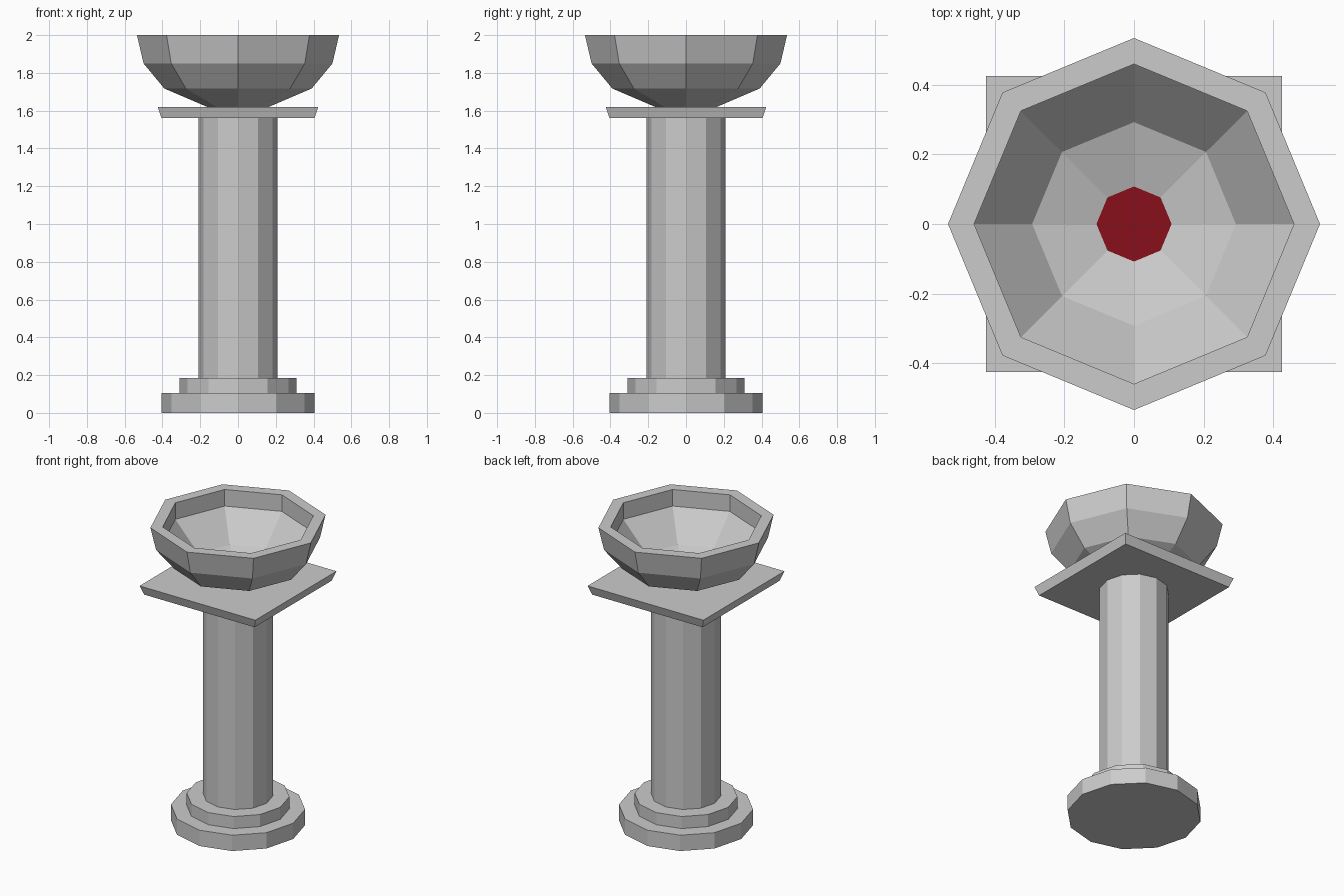
import bpy, bmesh
from math import cos, sin, pi

if "Cube" in bpy.data.objects:
    bpy.data.objects.remove(bpy.data.objects["Cube"])


def lathe(name, sides, profile, turn=0.0):
    """Revolve (radius, z) points into a faceted solid capped at both ends."""
    bm = bmesh.new()
    rings = [[bm.verts.new((r * cos(turn + 2 * pi * i / sides),
                            r * sin(turn + 2 * pi * i / sides), z))
              for i in range(sides)] for r, z in profile]
    for low, high in zip(rings, rings[1:]):
        for i in range(sides):
            j = (i + 1) % sides
            bm.faces.new((low[i], low[j], high[j], high[i]))
    if len(profile) > 1:
        bm.faces.new(rings[0][::-1])
    bm.faces.new(rings[-1])
    mesh = bpy.data.meshes.new(name)
    bm.to_mesh(mesh)
    bm.free()
    obj = bpy.data.objects.new(name, mesh)
    bpy.context.collection.objects.link(obj)
    return obj


# Stepped foot and column
lathe("base_plinth", 12, [(0.405, 0), (0.405, 0.105)])
lathe("base_step", 12, [(0.31, 0.105), (0.31, 0.185)])
lathe("column", 12, [(0.21, 0.185), (0.21, 1.56)])

# Square capital slab, flaring upwards
root2 = 2 ** 0.5
lathe("capital_slab", 4, [(0.405 * root2, 1.56), (0.425 * root2, 1.62)], pi / 4)

# Hollow octagonal bowl: outside up to the rim, then down inside
lathe("bowl", 8, [(0.14, 1.61), (0.39, 1.717), (0.50, 1.85), (0.535, 2.0),
                  (0.46, 2.0), (0.46, 1.89), (0.293, 1.71), (0.107, 1.65)])

# Red pool in the bottom of the bowl
pool = lathe("pool", 8, [(0.108, 1.653)])
red = bpy.data.materials.new("dark_red")
red.diffuse_color = (0.25, 0.005, 0.012, 1)
red.use_nodes = True
red.node_tree.nodes["Principled BSDF"].inputs["Base Color"].default_value = red.diffuse_color
pool.data.materials.append(red)
